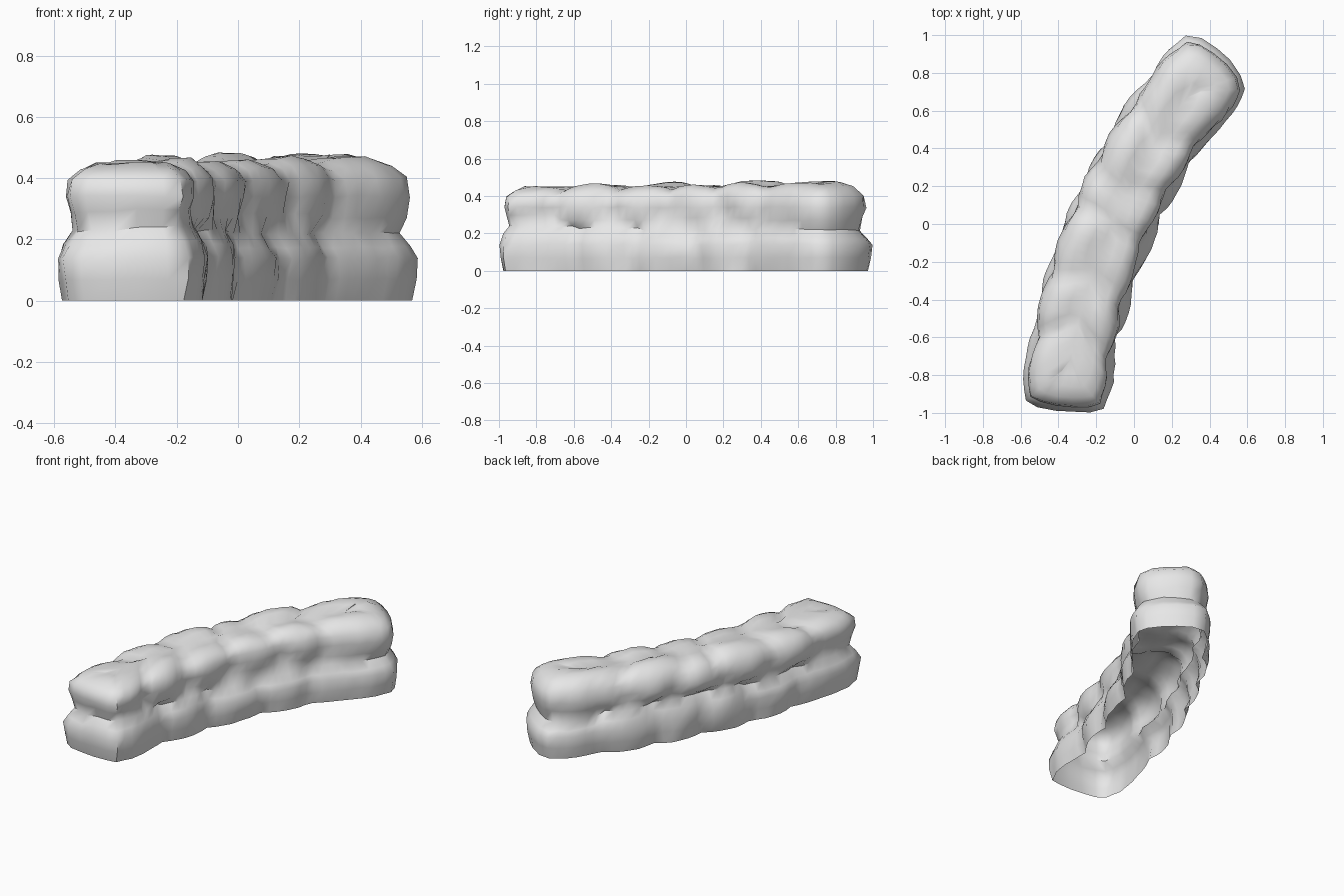
import bpy, bmesh, math, random
from mathutils import Vector

random.seed(7)
if "Cube" in bpy.data.objects:
    bpy.data.objects.remove(bpy.data.objects["Cube"], do_unlink=True)

# Curved ground line of the wall
START, BEND, END = Vector((-0.36, -0.965)), Vector((-0.255, 0.07)), Vector((0.445, 0.845))
LENGTH, HALF_WIDTH, STATIONS = 2.05, 0.24, 40


def on_path(t):
    """Point and sideways direction at t along the bend."""
    tc = min(max(t, 0), 1)
    p = START * (1 - tc) ** 2 + BEND * 2 * tc * (1 - tc) + END * tc ** 2
    d = ((BEND - START) * (1 - tc) + (END - BEND) * tc).normalized()
    return p + d * (t - tc) * LENGTH, Vector((d.y, -d.x))


class Course:
    """A row of stones, with joints along the wall."""

    def __init__(self, joints):
        self.joints = [-0.1] + joints + [1.1]
        self.stones = [[random.uniform(-1, 1) for _ in range(3)] for _ in self.joints]

    def at(self, t):
        """Depth of the joint at t, and the variation of the stone there."""
        for i, (a, b) in enumerate(zip(self.joints, self.joints[1:])):
            if t <= b:
                swell = math.sin(math.pi * (t - a) / (b - a))
                return 1 - max(swell, 0) ** 0.7, self.stones[i]


courses = {
    ("low", 1): Course([0.2, 0.37, 0.57, 0.74]),
    ("high", 1): Course([0.13, 0.29, 0.47, 0.65, 0.8]),
    ("low", -1): Course([0.24, 0.4, 0.55, 0.7, 0.86]),
    ("high", -1): Course([0.15, 0.32, 0.49, 0.63, 0.79]),
}

# Section from the ground to the crest: height, inset, course
SECTION = [(0, 0.015, "low"), (0.07, 0.004, "low"), (0.14, 0, "low"), (0.19, 0.016, "low"),
           (0.235, 0.045, "low"), (0.28, 0.032, "high"), (0.34, 0.022, "high"),
           (0.4, 0.03, "high"), (0.44, 0.065, "high"), (0.464, 0.115, "high"),
           (0.462, 0.175, "high"), (0.452, HALF_WIDTH, "crest")]


def place(t, across, z, inset, course, bulge=0):
    """Wall point at t along and -1..1 across, on a stone of the course."""
    depth = 0
    if course != "crest":
        side = 1 if across > 0 else -1
        meander = 0.014 * math.sin(22 * z + 17 * t) * math.sin(math.pi * min(max(t, 0), 1))
        v, (push, lift, seam) = courses[course, side].at(t + meander)
        on_top = min(max(0, (z - 0.36) / 0.1), 1)
        depth = 0.042 * v * (1 - on_top * 0.6) + 0.008 * push * (1 - on_top)
        # Upper stones lean to the inside of the bend, corners are rounded
        if course == "high":
            depth += 0.016 * side * math.sin(math.pi * t) * (1 - on_top)
        depth += 0.03 * max(0, 1 - min(t, 1 - t) / 0.06) * (not bulge)
        if z > 0:
            z += on_top * (0.012 * lift - 0.03 * v + 0.03 * t - 0.012)
            if 0.18 < z < 0.3:
                z += 0.02 * seam
    half = max(HALF_WIDTH - inset - depth, 0)
    along = inset / LENGTH + t * (1 - 2 * inset / LENGTH)
    if bulge:
        along += bulge * (1 - inset / HALF_WIDTH) / LENGTH
    p, sideways = on_path(along)
    p = p + sideways * across * half
    wobble = 0 if course == "crest" else 0.004
    r = [random.uniform(-wobble, wobble) for _ in range(3)]
    return Vector((p.x + r[0], p.y + r[1], z + r[2] if z > 0 else 0))


# Rings round the wall: one side, far end, other side, near end
ts = [i / STATIONS for i in range(STATIONS + 1)]
far = [(0.6, 0.04), (0.2, 0.058), (-0.2, 0.058), (-0.6, 0.04)]
outline = [(t, 1, 0) for t in ts] + [(1, u, b) for u, b in far]
outline += [(t, -1, 0) for t in reversed(ts)] + [(0, -u, -b * 0.6) for u, b in far]

bm = bmesh.new()
rings = [[bm.verts.new(place(t, u, z, inset, course, b)) for t, u, b in outline]
         for z, inset, course in SECTION]
count = len(outline)
for lower, upper in zip(rings, rings[1:]):
    for i in range(count):
        j = (i + 1) % count
        bm.faces.new((lower[i], lower[j], upper[j], upper[i]))
bmesh.ops.remove_doubles(bm, verts=bm.verts[:], dist=0.0005)
bmesh.ops.recalc_face_normals(bm, faces=bm.faces[:])

# Centre the wall on the ground
for axis in range(2):
    reach = [v.co[axis] for v in bm.verts]
    middle = (min(reach) + max(reach)) / 2
    for v in bm.verts:
        v.co[axis] -= middle

mesh = bpy.data.meshes.new("stone_wall")
bm.to_mesh(mesh)
bm.free()
wall = bpy.data.objects.new("stone_wall", mesh)
bpy.context.collection.objects.link(wall)

# Grey stone
stone = bpy.data.materials.new("grey_stone")
stone.use_nodes = True
grey = (0.8, 0.8, 0.8, 1)
stone.diffuse_color = grey
stone.node_tree.nodes["Principled BSDF"].inputs["Base Color"].default_value = grey
mesh.materials.append(stone)

# Soft stones with crisp joints
if sum(p.normal.z for p in mesh.polygons) < 0:
    mesh.flip_normals()
bpy.ops.object.select_all(action="DESELECT")
wall.select_set(True)
bpy.context.view_layer.objects.active = wall
bpy.ops.object.shade_smooth_by_angle(angle=math.radians(50))
